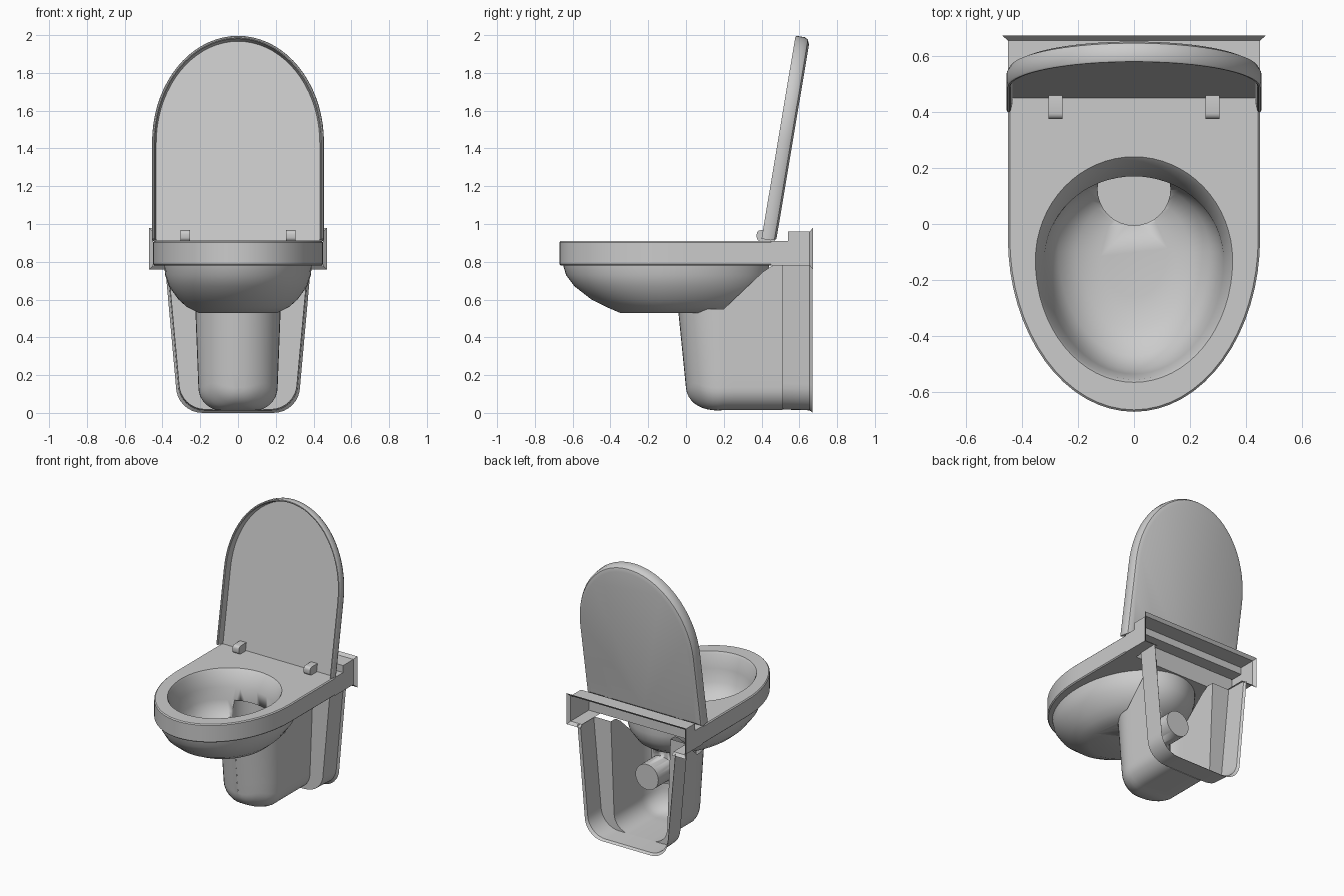
import bpy, bmesh
from math import sin, cos, pi, radians
from mathutils import Matrix

if "Cube" in bpy.data.objects:
    bpy.data.objects.remove(bpy.data.objects["Cube"])

# One ceramic colour for everything
ceramic = bpy.data.materials.new("ceramic grey")
ceramic.use_nodes = True
ceramic.diffuse_color = (0.6, 0.6, 0.6, 1)
ceramic.node_tree.nodes["Principled BSDF"].inputs["Base Color"].default_value = (0.6, 0.6, 0.6, 1)


def finish(name, bm, angle=35):
    bmesh.ops.recalc_face_normals(bm, faces=bm.faces)
    mesh = bpy.data.meshes.new(name)
    bm.to_mesh(mesh)
    bm.free()
    mesh.materials.append(ceramic)
    obj = bpy.data.objects.new(name, mesh)
    bpy.context.collection.objects.link(obj)
    bpy.ops.object.select_all(action='DESELECT')
    obj.select_set(True)
    bpy.context.view_layer.objects.active = obj
    bpy.ops.object.shade_smooth_by_angle(angle=radians(angle))
    return obj


def loft(name, rows, closed=True, caps=True, angle=35):
    """Skin a list of equal-length point rows."""
    bm = bmesh.new()
    grid = [[bm.verts.new(p) for p in row] for row in rows]
    n = len(rows[0])
    for a, b in zip(grid, grid[1:]):
        for i in range(n if closed else n - 1):
            j = (i + 1) % n
            bm.faces.new((a[i], a[j], b[j], b[i]))
    if caps:
        bm.faces.new(grid[0])
        bm.faces.new(grid[-1])
    bmesh.ops.remove_doubles(bm, verts=bm.verts, dist=0.0005)
    return finish(name, bm, angle)


def ring(rx, front, back, z, mid=-0.1, square=False, n=64):
    """Horizontal oval; with square=True the back half is a rectangle."""
    pts = []
    for i in range(n):
        c, s = cos(2 * pi * i / n), sin(2 * pi * i / n)
        m = max(abs(c), abs(s)) if square and s > 0 else 1
        ry = back - mid if s > 0 else mid - front
        pts.append((rx * c / m, mid + ry * s / m, z))
    return pts


def cylinder(name, radius, depth, matrix):
    bm = bmesh.new()
    bmesh.ops.create_cone(bm, cap_ends=True, segments=32, radius1=radius,
                          radius2=radius, depth=depth, matrix=matrix)
    return finish(name, bm)


def boolean(target, other, operation):
    mod = target.modifiers.new(operation.lower(), 'BOOLEAN')
    mod.operation, mod.object, mod.solver = operation, other, 'EXACT'
    other.hide_render = True
    bpy.context.view_layer.objects.active = target
    bpy.ops.object.modifier_apply(modifier=mod.name)
    bpy.data.objects.remove(other)


# Bowl: inner basin, seat rim and rounded outside in one skin
D = dict(mid=-0.05, square=True)
bowl = loft("bowl", [
    ring(.12, -.26, .04, .575),
    ring(.2, -.37, .1, .59),
    ring(.27, -.47, .15, .64),
    ring(.305, -.52, .17, .71),
    ring(.32, -.535, .17, .8, mid=-.13),
    ring(.345, -.555, .225, .895, mid=-.13),
    ring(.352, -.565, .24, .91, mid=-.13),
    ring(.443, -.663, .45, .91, **D),
    ring(.45, -.67, .45, .903, **D),
    ring(.45, -.67, .45, .787, **D),
    ring(.443, -.663, .45, .78, **D),
    ring(.39, -.65, .44, .78),
    ring(.386, -.635, .44, .73),
    ring(.366, -.59, .43, .67),
    ring(.315, -.5, .38, .6),
    ring(.27, -.42, .32, .56),
    ring(.21, -.35, .26, .53),
])

# Drain well and its outlet pipe
lying = Matrix.Rotation(pi / 2, 4, 'X')
boolean(bowl, cylinder("trap", .15, .25, Matrix.Translation((0, .135, .445))), 'UNION')
boolean(bowl, cylinder("outlet", .09, .3, Matrix.Translation((0, .29, .42)) @ lying), 'UNION')
boolean(bowl, cylinder("well", .13, .3, Matrix.Translation((0, .125, .56))), 'DIFFERENCE')
bpy.ops.object.shade_smooth_by_angle(angle=radians(35))


# Pedestal: U-shaped sections run from the rounded nose to the wall wings
def u_section(y, wt, wb, zb, r, top=.78, lean=0):
    def width(z):
        return wb + (wt - wb) * (z - zb) / (.78 - zb)
    half = []
    for k in range(9):
        z = min(top, .78 + (zb + r - .78) * k / 8)
        half.append((width(z), z))
    for k in range(1, 9):
        a = pi / 2 * k / 8
        half.append((width(zb + r) - r + r * cos(a), zb + r - r * sin(a)))
    full = half + [(-x, z) for x, z in reversed(half)]
    return [(x, y - lean * (z - .13), z) for x, z in full]


sections = []
for k in range(10, 0, -1):
    a = pi / 2 * k / 10
    c = max(cos(a), .002)
    sections.append(u_section(.2 - .2 * sin(a), .235 * c, .205 * c, .012 + .12 * (1 - c) ** 1.3,
                              min(.12, .18 * c), top=.55, lean=.1 * sin(a)))
for k in range(7):
    y = .2 + .31 * k / 6
    sections.append(u_section(y, .235, .205, .015, .12, top=min(.78, .55 + .95 * (y - .2))))
for y, grow in ((.51, 0), (.655, .004), (.67, .016)):
    sections.append(u_section(y, .37 + grow, .3 + grow, .018 - grow * 1.1, .14))
loft("pedestal", sections, closed=False, caps=False)


# Hollow wall box behind the seat, flaring into a flange
def box_section(y, top, grow=0):
    half = [(.36, .78 - grow), (.45 + grow, .78 - grow), (.45 + grow, top + grow)]
    return [(s * x, y, z) for s, pts in ((1, half), (-1, half[::-1])) for x, z in pts]


loft("wall_box", [box_section(.45, .91), box_section(.54, .91), box_section(.54, .96),
                  box_section(.655, .96), box_section(.672, .96, .02)],
     closed=False, caps=False, angle=20)


# Raised lid: arched panel with a lip at the sides and top
def lid_ring(inset, depth, low=0):
    w, straight, rise = .455 - inset, .52, .57 - inset
    pts = [(w, low), (w, straight / 2)]
    pts += [(w * cos(pi * k / 36), straight + rise * sin(pi * k / 36)) for k in range(37)]
    pts += [(-w, straight / 2), (-w, low)]
    out = [(x, depth, u) for x, u in pts]
    # the foot of the panel has no lip
    out += [(x * (w - .012), max(depth, .05), low) for x in (-1, -.5, 0, .5, 1)]
    return out


lid = loft("lid", [lid_ring(.022, .05), lid_ring(.015, .005), lid_ring(.01, 0), lid_ring(.004, 0),
                   lid_ring(0, .006), lid_ring(0, .05), lid_ring(.01, .068, .006),
                   lid_ring(.035, .078, .02)])
lid.location = (0, .4, .922)
lid.rotation_euler.x = radians(-9.5)

# Hinges
for side, label in ((1, "left"), (-1, "right")):
    bm = bmesh.new()
    bmesh.ops.create_cube(bm, size=1, matrix=Matrix.Translation((side * .28, .427, .938))
                          @ Matrix.Diagonal((.05, .105, .058, 1)))
    edges = [e for e in bm.edges if abs(e.verts[0].co.x - e.verts[1].co.x) > .01]
    bmesh.ops.bevel(bm, geom=edges, offset=.02, segments=4, affect='EDGES', profile=.5)
    finish("hinge_" + label, bm)
